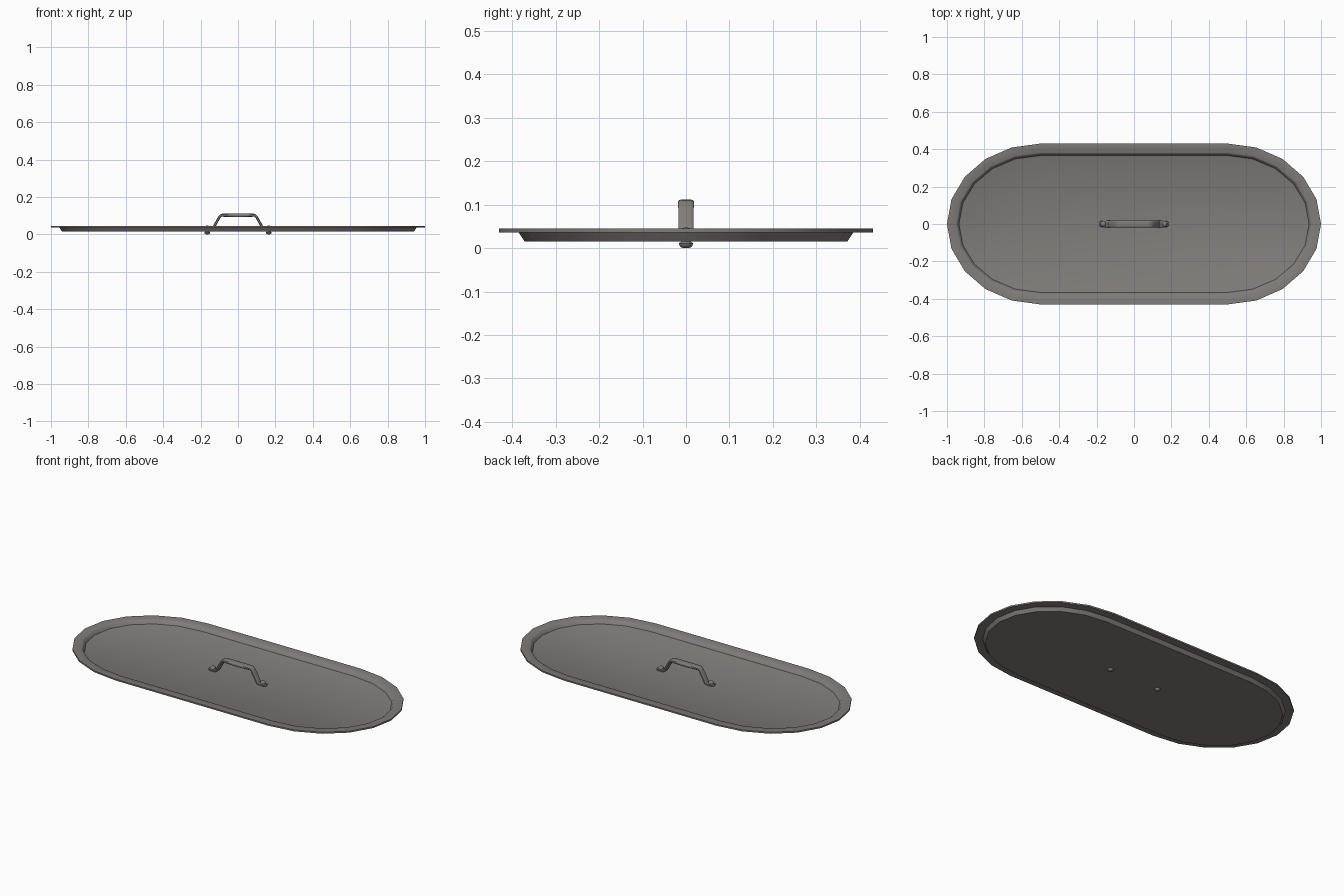
import bpy, bmesh, math
from mathutils import Vector

if "Cube" in bpy.data.objects:
    bpy.data.objects.remove(bpy.data.objects["Cube"])

steel = bpy.data.materials.new("warm grey steel")
steel.diffuse_color = (0.215, 0.205, 0.195, 1)
steel.use_nodes = True
steel.node_tree.nodes["Principled BSDF"].inputs["Base Color"].default_value = steel.diffuse_color


def loft(name, rings, angle):
    """Skin a list of equal-length vertex rings and cap both ends."""
    bm = bmesh.new()
    vs = [[bm.verts.new(p) for p in r] for r in rings]
    for a, b in zip(vs, vs[1:]):
        n = len(a)
        for i in range(n):
            j = (i + 1) % n
            bm.faces.new((a[i], a[j], b[j], b[i]))
    bm.faces.new(vs[0])
    bm.faces.new(vs[-1])
    bmesh.ops.recalc_face_normals(bm, faces=bm.faces)
    me = bpy.data.meshes.new(name)
    bm.to_mesh(me)
    bm.free()
    ob = bpy.data.objects.new(name, me)
    bpy.context.collection.objects.link(ob)
    me.materials.append(steel)
    bpy.ops.object.select_all(action='DESELECT')
    ob.select_set(True)
    bpy.context.view_layer.objects.active = ob
    bpy.ops.object.shade_smooth_by_angle(angle=math.radians(angle))
    return ob


# Lid: long oval rings, each inset from the outer edge by d at height z
def oval(d, z, seg=10):
    pts = []
    for side in (0, 1):
        for i in range(seg + 1):
            t = -math.pi / 2 + math.pi * i / seg + side * math.pi
            cx = 0.5 if side == 0 else -0.5
            pts.append((cx + (0.5 - d) * math.cos(t), (0.43 - d) * math.sin(t), z))
    return pts


lid_profile = [(0.069, 0.022), (0.064, 0.024), (0.054, 0.042), (0.049, 0.045),
               (0.0, 0.045), (0.0, 0.036), (0.045, 0.036), (0.059, 0.015)]
loft("lid_pan", [oval(d, z) for d, z in lid_profile], 35)

# Handle: flat strap swept along a bent path, (x, z, half width, half thickness)
half = [(0.02, 0.102, 0.019, 0.010), (0.075, 0.103, 0.019, 0.009),
        (0.090, 0.102, 0.019, 0.008), (0.099, 0.094, 0.018, 0.007),
        (0.129, 0.040, 0.018, 0.007), (0.137, 0.030, 0.018, 0.006),
        (0.148, 0.028, 0.018, 0.006), (0.168, 0.028, 0.019, 0.006),
        (0.178, 0.028, 0.016, 0.006), (0.184, 0.028, 0.011, 0.006),
        (0.187, 0.028, 0.005, 0.005)]
path = [(-x, z, w, t) for x, z, w, t in reversed(half)] + half
rings = []
for i, (x, z, w, t) in enumerate(path):
    p, q = path[max(i - 1, 0)], path[min(i + 1, len(path) - 1)]
    tan = Vector((q[0] - p[0], 0, q[1] - p[1])).normalized()
    up = Vector((-tan.z, 0, tan.x))
    ring = []
    for k in range(12):
        a = 2 * math.pi * (k + 0.5) / 12
        c, s = math.cos(a), math.sin(a)
        y = math.copysign(abs(c) ** 0.5, c) * w
        h = math.copysign(abs(s) ** 0.5, s) * t
        ring.append(Vector((x, y, z)) + up * h)
    rings.append(ring)
loft("handle", rings, 40)

# Rivets: domed heads above the handle feet and below the pan
rivet_profile = [(0.005, 0.0), (0.011, 0.002), (0.015, 0.006), (0.016, 0.011),
                 (0.011, 0.0155), (0.011, 0.033), (0.015, 0.034), (0.0145, 0.040),
                 (0.010, 0.045), (0.004, 0.047)]
for side, sx in (("left", -1), ("right", 1)):
    loft("rivet_" + side,
         [[(sx * 0.164 + r * math.cos(k * math.pi / 6), r * math.sin(k * math.pi / 6), z)
           for k in range(12)] for r, z in rivet_profile], 50)
